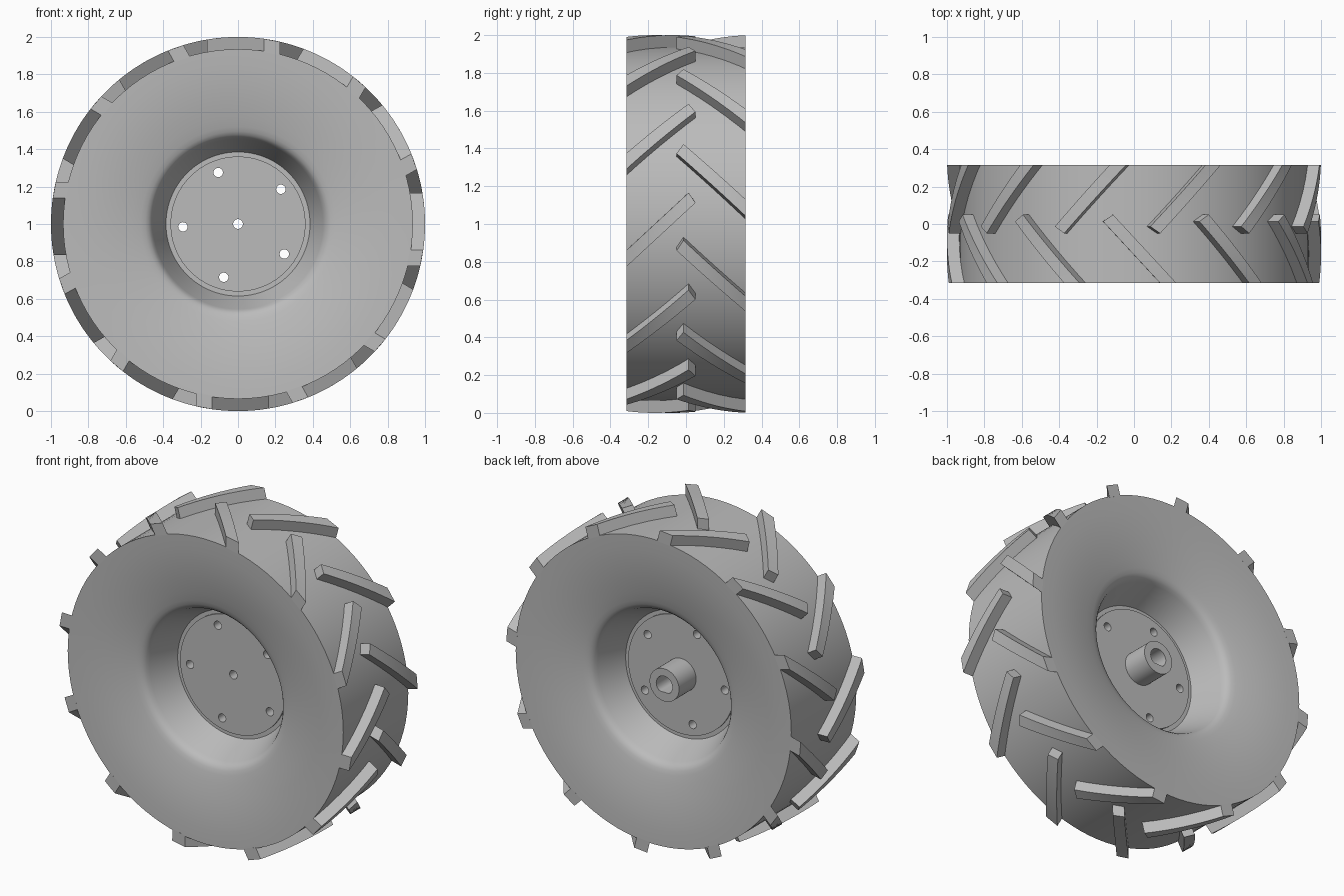
import bpy, bmesh
from math import sin, cos, sqrt, tau, radians

cube = bpy.data.objects.get("Cube")
if cube:
    bpy.data.objects.remove(cube, do_unlink=True)

AXLE_Z = 1.0
HALF_WIDTH = 0.315
TREAD_R = 0.935

grey = bpy.data.materials.new("mid grey")
grey.use_nodes = True
grey.diffuse_color = (0.5, 0.5, 0.5, 1)
grey.node_tree.nodes["Principled BSDF"].inputs["Base Color"].default_value = (0.5, 0.5, 0.5, 1)


def polar(r, angle, y):
    """Point on the wheel: angle runs clockwise from the top, seen from the front."""
    return (r * sin(angle), y, AXLE_Z + r * cos(angle))


def finish(name, bm):
    bmesh.ops.recalc_face_normals(bm, faces=bm.faces)
    mesh = bpy.data.meshes.new(name)
    bm.to_mesh(mesh)
    bm.free()
    mesh.materials.append(grey)
    ob = bpy.data.objects.new(name, mesh)
    bpy.context.collection.objects.link(ob)
    return ob


def activate(ob):
    bpy.ops.object.select_all(action='DESELECT')
    ob.select_set(True)
    bpy.context.view_layer.objects.active = ob


def smooth(ob, degrees=35):
    activate(ob)
    bpy.ops.object.shade_smooth_by_angle(angle=radians(degrees))


def lathe(name, profile, closed, steps=96):
    """Turn a (radius, y) profile around the axle; open profiles get end caps."""
    bm = bmesh.new()
    rings = [[bm.verts.new(polar(r, tau * i / steps, y)) for i in range(steps)]
             for r, y in profile]
    pairs = list(zip(rings, rings[1:]))
    if closed:
        pairs.append((rings[-1], rings[0]))
    else:
        bm.faces.new(rings[0])
        bm.faces.new(rings[-1])
    for a, b in pairs:
        for i in range(steps):
            j = (i + 1) % steps
            bm.faces.new((a[i], a[j], b[j], b[i]))
    return finish(name, bm)


def cut_prism(target, x, z, r, y0, y1, floor=None, steps=24):
    """Cut a round hole along y; floor flattens the underside."""
    bm = bmesh.new()
    ends = []
    for y in (y0, y1):
        ring = []
        for i in range(steps):
            a = tau * i / steps
            h = r * cos(a)
            if floor is not None:
                h = max(h, floor)
            ring.append(bm.verts.new((x + r * sin(a), y, z + h)))
        bm.faces.new(ring)
        ends.append(ring)
    for i in range(steps):
        j = (i + 1) % steps
        bm.faces.new((ends[0][i], ends[0][j], ends[1][j], ends[1][i]))
    cutter = finish("hole_cutter", bm)
    cutter.hide_render = True
    mod = target.modifiers.new("hole", 'BOOLEAN')
    mod.operation = 'DIFFERENCE'
    mod.solver = 'EXACT'
    mod.object = cutter
    activate(target)
    bpy.ops.object.modifier_apply(modifier=mod.name)
    bpy.data.objects.remove(cutter, do_unlink=True)


# Tyre body: shallow dished sidewalls with a rounded lip around a deep centre well
side = [(TREAD_R, HALF_WIDTH), (0.85, 0.312), (0.75, 0.303), (0.65, 0.288),
        (0.57, 0.271), (0.52, 0.259), (0.495, 0.251), (0.477, 0.241),
        (0.464, 0.226), (0.455, 0.206), (0.42, 0.12), (0.385, 0.035), (0.36, 0.035)]
tyre = lathe("tyre", side + [(r, -y) for r, y in reversed(side)], closed=True)
smooth(tyre)

# Hub: plate with a shaft collar on the back, bolt holes and a flatted bore
hub = lathe("hub", [(0.361, -0.045), (0.361, 0.045), (0.1, 0.045), (0.1, 0.21)], closed=False)
for k in range(5):
    a = radians(39 + 72 * k)
    cut_prism(hub, 0.295 * cos(a), AXLE_Z + 0.295 * sin(a), 0.025, -0.2, 0.2)
cut_prism(hub, 0, AXLE_Z, 0.055, 0.03, 0.3, floor=-0.044)
cut_prism(hub, 0, AXLE_Z, 0.026, -0.2, 0.1)
smooth(hub)


# Tread lugs: straight slanted bars, trimmed by the outer cylinder, square inner ends
def lug_row(name, side_sign, mid_angle, count=12, steps=10):
    bm = bmesh.new()
    tip_u, run, width = -0.212, 0.338, 0.087
    for k in range(count):
        mid = radians(mid_angle) + tau * k / count
        sections = []
        for s in range(steps + 1):
            corners = []
            for r, first, shift in ((0.93, 0.1, 0), (1, 0.1, 0), (1, 0, width), (0.93, 0, width)):
                t = first + (1 - first) * s / steps
                u = tip_u + run * t + shift
                h = sqrt(r * r - u * u)
                y = side_sign * (-0.05 + t * (HALF_WIDTH + 0.05))
                corners.append(bm.verts.new((u * cos(mid) + h * sin(mid), y,
                                             AXLE_Z + h * cos(mid) - u * sin(mid))))
            sections.append(corners)
        for p, q in zip(sections, sections[1:]):
            for i in range(4):
                j = (i + 1) % 4
                bm.faces.new((p[i], p[j], q[j], q[i]))
        bm.faces.new(sections[0])
        bm.faces.new(sections[-1])
    smooth(finish(name, bm), 30)


lug_row("front_lugs", -1, 0.75)
lug_row("back_lugs", 1, 15.25)
